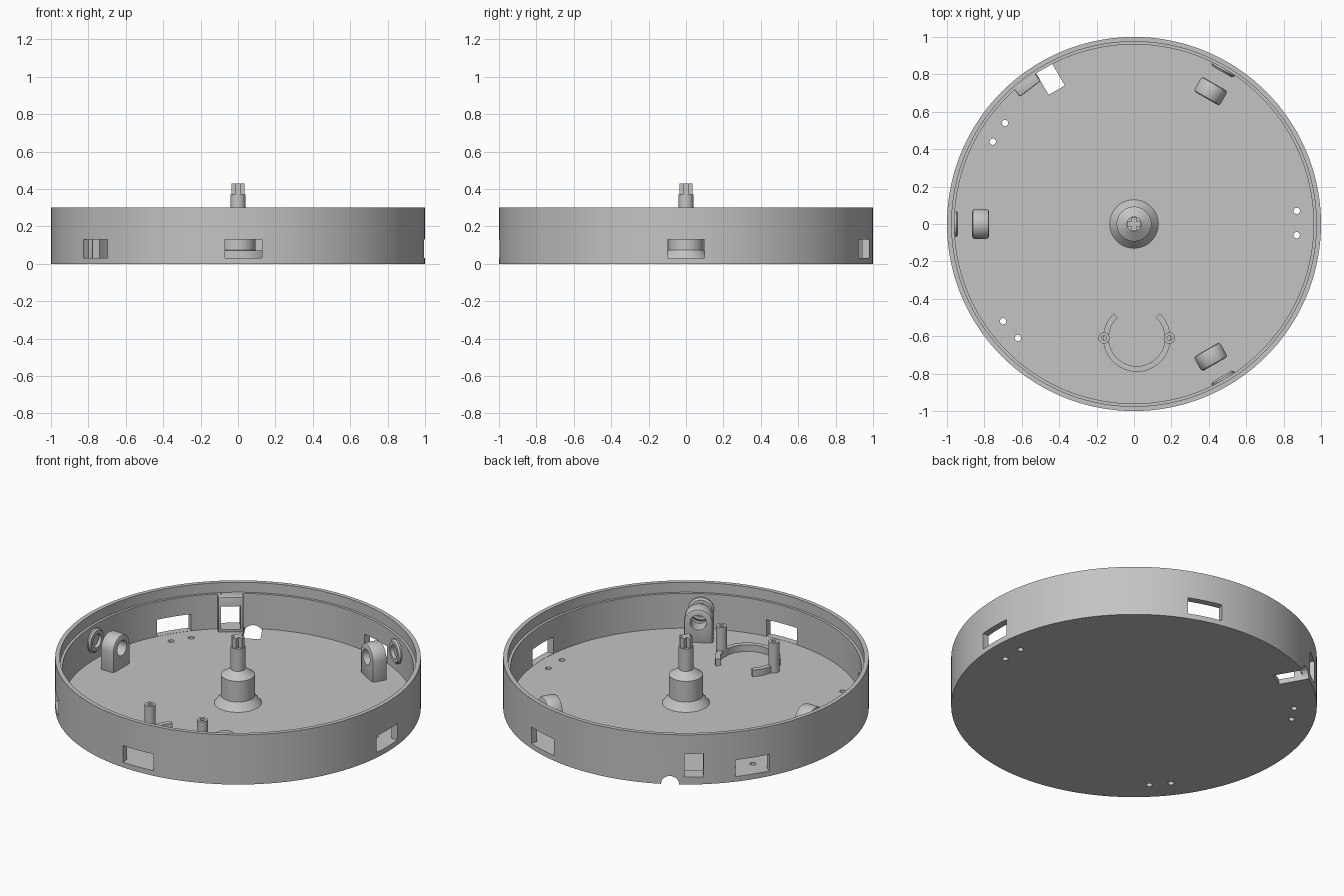
import bpy, bmesh
from math import radians, cos, sin, pi, tau
from mathutils import Matrix, Vector

if "Cube" in bpy.data.objects:
    bpy.data.objects.remove(bpy.data.objects["Cube"])

grey = bpy.data.materials.new("plain grey")
grey.use_nodes = True
GREY = (0.55, 0.55, 0.55, 1)
grey.diffuse_color = GREY
grey.node_tree.nodes["Principled BSDF"].inputs["Base Color"].default_value = GREY

UP = Matrix.Identity(4)
OUTWARD = Matrix.Rotation(pi / 2, 4, "Y")  # turns local z to radial x


def place(angle, r=0, z=0):
    return Matrix.Rotation(radians(angle), 4, "Z") @ Matrix.Translation((r, 0, z))


def at(x, y, z=0):
    return Matrix.Translation((x, y, z))


def finish(bm, name, matrix):
    bmesh.ops.recalc_face_normals(bm, faces=bm.faces)
    mesh = bpy.data.meshes.new(name)
    bm.to_mesh(mesh)
    bm.free()
    mesh.transform(matrix)
    mesh.materials.append(grey)
    ob = bpy.data.objects.new(name, mesh)
    bpy.context.collection.objects.link(ob)
    return ob


def lathe(name, profile, matrix=UP, steps=48, start=0, sweep=360):
    """Turn a closed (radius, height) outline about local z."""
    bm = bmesh.new()
    turn = Matrix.Rotation(radians(start), 3, "Z")
    verts = [bm.verts.new(turn @ Vector((r, 0, z))) for r, z in profile]
    pairs = zip(verts, verts[1:] + verts[:1])
    edges = [bm.edges.new(p) for p in pairs
             if max(v.co.xy.length for v in p) > 0]
    bmesh.ops.spin(bm, geom=verts + edges, cent=(0, 0, 0), axis=(0, 0, 1),
                   angle=radians(sweep), steps=steps)
    bmesh.ops.remove_doubles(bm, verts=bm.verts, dist=1e-5)
    if sweep < 360:
        ends = [e for e in bm.edges if e.is_boundary]
        bmesh.ops.holes_fill(bm, edges=ends, sides=0)
    return finish(bm, name, matrix)


def box(name, size, matrix):
    bm = bmesh.new()
    bmesh.ops.create_cube(bm, size=1)
    bmesh.ops.scale(bm, vec=size, verts=bm.verts)
    return finish(bm, name, matrix)


def rod(name, radius, depth, matrix, steps=32):
    bm = bmesh.new()
    bmesh.ops.create_cone(bm, cap_ends=True, segments=steps, radius1=radius,
                          radius2=radius, depth=depth)
    return finish(bm, name, matrix)


def apply(ob, mod):
    bpy.context.view_layer.objects.active = ob
    bpy.ops.object.modifier_apply(modifier=mod.name)


def bevel(ob, width):
    mod = ob.modifiers.new("bevel", "BEVEL")
    mod.width, mod.segments, mod.limit_method = width, 2, "ANGLE"
    apply(ob, mod)


def cut(ob, cutters):
    for c in cutters:
        c.hide_render = True
        mod = ob.modifiers.new("cut", "BOOLEAN")
        mod.operation, mod.solver, mod.object = "DIFFERENCE", "EXACT", c
        apply(ob, mod)


parts, cutters = [], []

# Round tray with a stepped rim
tray = lathe("tray", [(0, 0), (1, 0), (1, 0.3), (0.975, 0.3), (0.975, 0.24),
                      (0.96, 0.24), (0.96, 0.03), (0, 0.03)], steps=144)

# Wall windows
for a in (0, 73, 146.5, 220, 271.7):
    cutters.append(box("window_cutter", (0.14, 0.2, 0.1), place(a, 0.98, 0.081)))

# Cable slot in the floor, with an arch through the wall
cutters.append(box("slot_cutter", (0.14, 0.1, 0.1), place(120, 0.896, -0.012)))
cutters.append(rod("arch_cutter", 0.05, 0.2, place(120, 1.01) @ OUTWARD))

# Screw holes in the floor
for x, y in ((0.87, 0.07), (0.87, -0.06), (-0.69, 0.54), (-0.755, 0.44),
             (-0.70, -0.52), (-0.62, -0.61)):
    cutters.append(rod("screw_cutter", 0.017, 0.2, at(x, y), 20))

# Switch frame on the inner wall, open through the wall
frame = box("switch_frame", (0.06, 0.14, 0.215), place(127.5, 0.94, 0.132))
bevel(frame, 0.008)
opening = box("switch_cutter", (0.3, 0.105, 0.14), place(127.5, 0.98, 0.115))
cut(frame, [opening])
cutters.append(opening)
cut(tray, cutters)
parts += [tray, frame]

# Central spindle with a cross-shaped pin on top
parts.append(lathe("spindle", [(0, 0.02), (0.13, 0.02), (0.13, 0.03),
                               (0.093, 0.075), (0.093, 0.2), (0.04, 0.235),
                               (0.04, 0.37), (0, 0.37)]))
parts.append(box("pin_bar_across", (0.07, 0.025, 0.08), at(0, 0, 0.39)))
parts.append(box("pin_bar_along", (0.025, 0.07, 0.08), at(0, 0, 0.39)))

# Three upright bearing eyes, each facing a boss on the wall
for n, a in enumerate((60, 180, 300), 1):
    bm = bmesh.new()
    outline = [(-0.08, 0.01), (0.08, 0.01)]
    outline += [(0.08 * cos(pi * i / 20), 0.15 + 0.08 * sin(pi * i / 20))
                for i in range(21)]
    face = bm.faces.new([bm.verts.new((-0.045, y, z)) for y, z in outline])
    side = bmesh.ops.extrude_face_region(bm, geom=[face])["geom"]
    bmesh.ops.translate(bm, vec=(0.09, 0, 0),
                        verts=[v for v in side if isinstance(v, bmesh.types.BMVert)])
    eye = finish(bm, f"bearing_eye_{n}", place(a, 0.82))
    bevel(eye, 0.014)
    bore = rod("bore_cutter", 0.045, 0.3, place(a, 0.82, 0.15) @ OUTWARD)
    cut(eye, [bore])
    cutters.append(bore)
    boss = lathe(f"wall_boss_{n}", [(0.04, 0), (0.06, 0), (0.07, 0.01),
                                    (0.07, 0.03), (0.04, 0.03)],
                 place(a, 0.94, 0.15) @ OUTWARD)
    parts += [eye, boss]

# Open clamp ring with a hollow post on each side
parts.append(lathe("clamp_ring", [(0.15, 0.02), (0.18, 0.02), (0.18, 0.07),
                                  (0.15, 0.07)], at(0.015, -0.61),
                   start=133, sweep=274))
for side, x in (("right", -0.16), ("left", 0.19)):
    parts.append(lathe(f"{side}_post", [(0.013, 0.02), (0.03, 0.02),
                                        (0.03, 0.21), (0.013, 0.21)],
                       at(x, -0.61), steps=24))

# Remove cutters and shade smoothly with sharp corners
for c in cutters:
    bpy.data.objects.remove(c)
bpy.ops.object.select_all(action="DESELECT")
for ob in parts:
    ob.select_set(True)
bpy.context.view_layer.objects.active = tray
bpy.ops.object.shade_smooth_by_angle(angle=radians(30))
